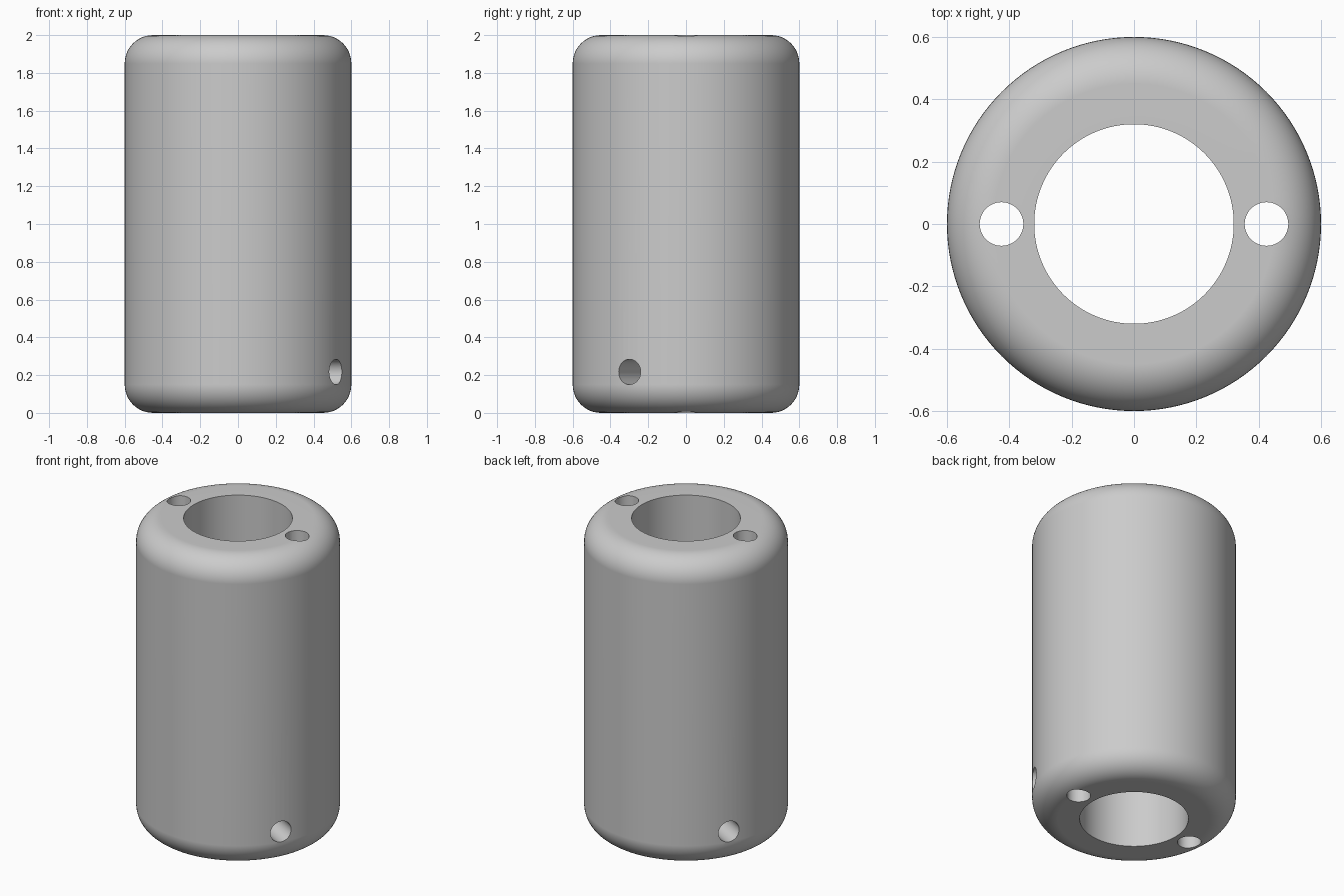
import bpy, bmesh
from math import cos, sin, pi, radians
from mathutils import Matrix, Vector

cube = bpy.data.objects.get("Cube")
if cube:
    bpy.data.objects.remove(cube, do_unlink=True)

HEIGHT, OUTER, BORE, FILLET = 2.0, 0.6, 0.32, 0.15
SEGMENTS, ARC_STEPS = 128, 12

grey = bpy.data.materials.new("plain grey")
grey.use_nodes = True
colour = (0.6, 0.6, 0.6, 1)
grey.diffuse_color = colour
grey.node_tree.nodes["Principled BSDF"].inputs["Base Color"].default_value = colour


def new_object(name, bm):
    mesh = bpy.data.meshes.new(name)
    bm.to_mesh(mesh)
    bm.free()
    mesh.materials.append(grey)
    obj = bpy.data.objects.new(name, mesh)
    bpy.context.collection.objects.link(obj)
    return obj


def drill(name, centre, axis, radius, depth):
    """Hidden cylinder used to cut a round hole."""
    bm = bmesh.new()
    turn = Vector(axis).to_track_quat("Z", "Y").to_matrix().to_4x4()
    bmesh.ops.create_cone(bm, cap_ends=True, segments=48, radius1=radius,
                          radius2=radius, depth=depth,
                          matrix=Matrix.Translation(centre) @ turn)
    obj = new_object(name, bm)
    obj.hide_render = True
    obj.hide_set(True)
    return obj


# Sleeve body: a wall section with rounded outer corners, turned about z
profile = [(BORE, 0)]
for z, start in ((FILLET, -pi / 2), (HEIGHT - FILLET, 0)):
    for i in range(ARC_STEPS + 1):
        a = start + pi / 2 * i / ARC_STEPS
        profile.append((OUTER - FILLET + FILLET * cos(a), z + FILLET * sin(a)))
profile.append((BORE, HEIGHT))

bm = bmesh.new()
rings = []
for k in range(SEGMENTS):
    t = 2 * pi * k / SEGMENTS
    rings.append([bm.verts.new((r * cos(t), r * sin(t), z)) for r, z in profile])
for k in range(SEGMENTS):
    a, b = rings[k], rings[(k + 1) % SEGMENTS]
    for i in range(len(profile)):
        j = (i + 1) % len(profile)
        bm.faces.new((a[i], b[i], b[j], a[j]))
bmesh.ops.recalc_face_normals(bm, faces=bm.faces)
sleeve = new_object("sleeve_body", bm)

# Two long holes through the wall and two radial holes near the base
cutters = []
for side, label in ((1, "left"), (-1, "right")):
    cutters.append(drill(label + "_long_hole_cutter", (side * 0.425, 0, HEIGHT / 2),
                         (0, 0, 1), 0.07, HEIGHT + 0.4))
    out = Vector((cos(radians(-30)), sin(radians(-30)), 0)) * side
    cutters.append(drill(label + "_radial_hole_cutter", out * 0.45 + Vector((0, 0, 0.217)),
                         out, 0.067, 0.5))

bpy.ops.object.select_all(action="DESELECT")
bpy.context.view_layer.objects.active = sleeve
sleeve.select_set(True)
for cutter in cutters:
    mod = sleeve.modifiers.new(cutter.name, "BOOLEAN")
    mod.operation = "DIFFERENCE"
    mod.solver = "EXACT"
    mod.object = cutter
    bpy.ops.object.modifier_apply(modifier=mod.name)
for cutter in cutters:
    bpy.data.objects.remove(cutter, do_unlink=True)

# Smooth walls with crisp hole rims
bpy.ops.object.shade_smooth_by_angle(angle=radians(30))
weighted = sleeve.modifiers.new("weighted normals", "WEIGHTED_NORMAL")
weighted.keep_sharp = True
